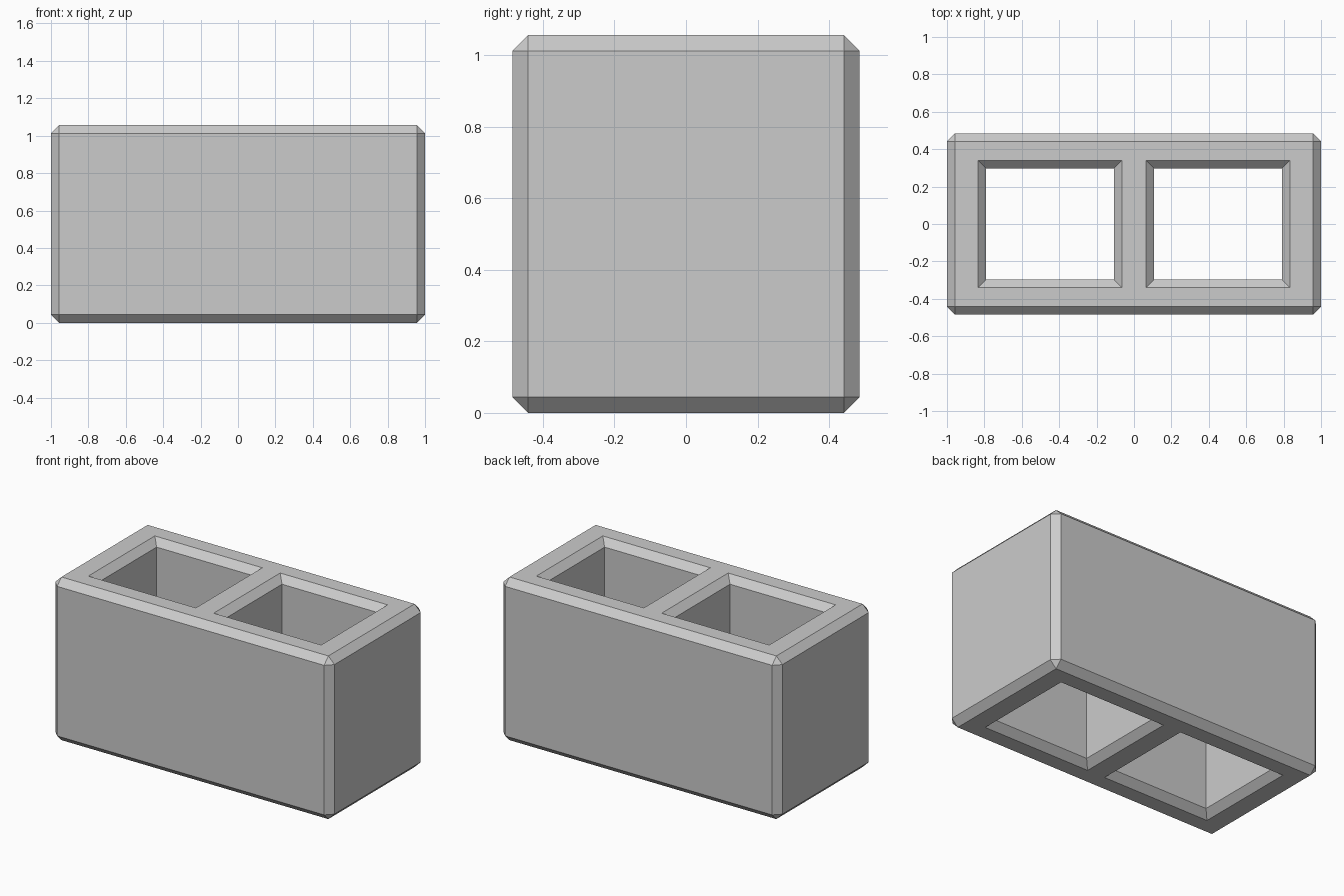
import bpy, bmesh

if "Cube" in bpy.data.objects:
    bpy.data.objects.remove(bpy.data.objects["Cube"])

W, D, H = 1.0, 0.485, 1.056   # half width, half depth, height
C = 0.044                     # chamfer size


def make_object(name, bm):
    bmesh.ops.recalc_face_normals(bm, faces=bm.faces)
    mesh = bpy.data.meshes.new(name)
    bm.to_mesh(mesh)
    bm.free()
    obj = bpy.data.objects.new(name, mesh)
    bpy.context.collection.objects.link(obj)
    return obj


# Chamfered outer block
bm = bmesh.new()
bmesh.ops.create_cube(bm, size=1)
for v in bm.verts:
    v.co = (v.co.x * 2 * W, v.co.y * 2 * D, (v.co.z + 0.5) * H)
bmesh.ops.bevel(bm, geom=bm.edges[:], offset=C, offset_type='OFFSET',
                segments=1, profile=0.5, affect='EDGES')
block = make_object("cinder_block", bm)

# Core cutter: straight shaft flaring at 45 degrees past both ends
bm = bmesh.new()
cx, hx, hy, over = 0.449, 0.341, 0.296, 0.05
flare = C + over
rings = []
for z, f in ((-over, flare), (C, 0), (H - C, 0), (H + over, flare)):
    rings.append([bm.verts.new((cx + sx * (hx + f), sy * (hy + f), z))
                  for sx, sy in ((-1, -1), (1, -1), (1, 1), (-1, 1))])
for a, b in zip(rings, rings[1:]):
    for i in range(4):
        j = (i + 1) % 4
        bm.faces.new((a[i], a[j], b[j], b[i]))
bm.faces.new(rings[0])
bm.faces.new(rings[-1])
cutter = make_object("core_cutter", bm)
cutter.hide_render = True
cutter.display_type = 'WIRE'
mirror = cutter.modifiers.new("mirror", 'MIRROR')
mirror.use_mirror_merge = False

# Hollow out both cores
cut = block.modifiers.new("cores", 'BOOLEAN')
cut.operation = 'DIFFERENCE'
cut.solver = 'EXACT'
cut.object = cutter
